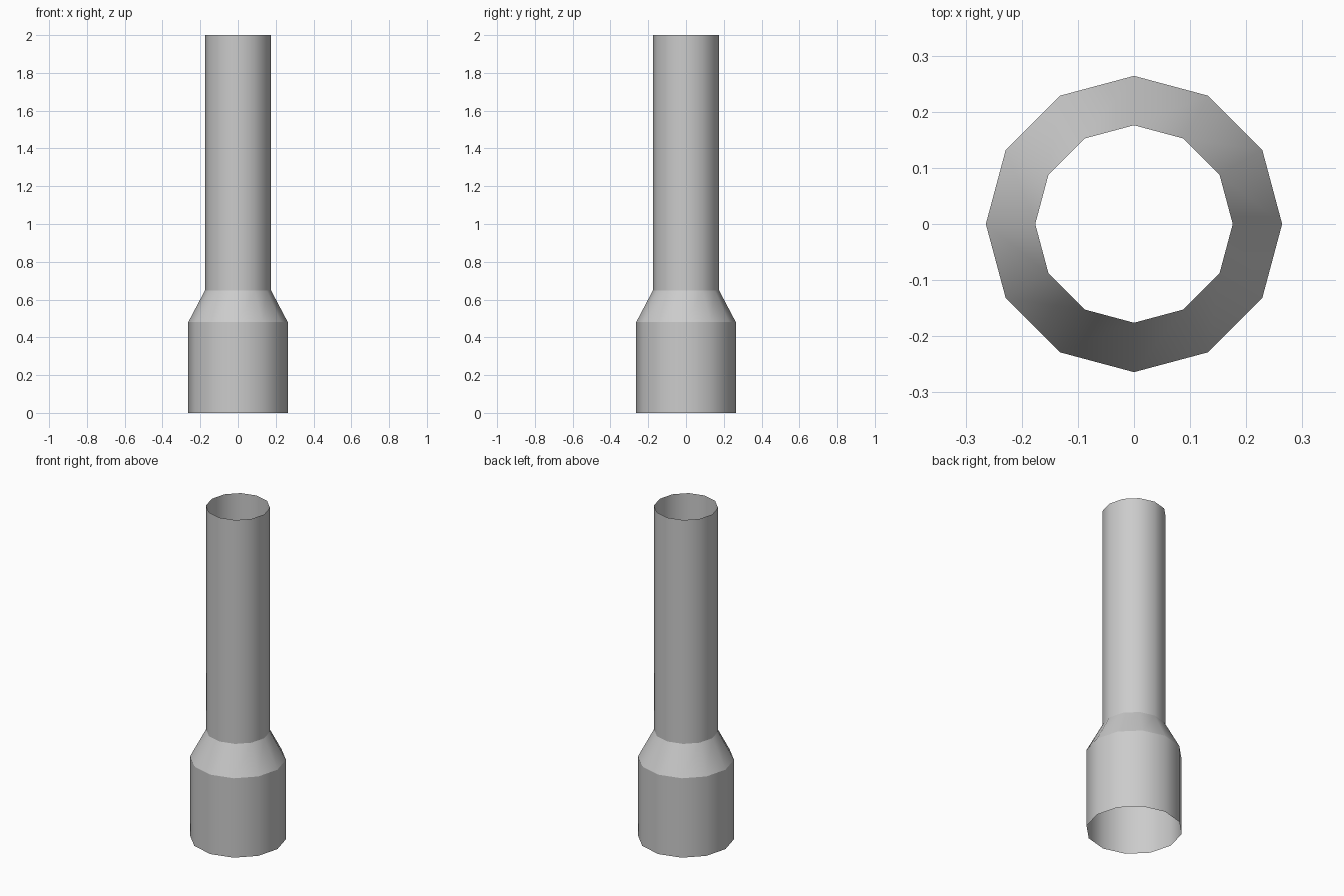
import bpy, bmesh
from math import cos, sin, tau

if "Cube" in bpy.data.objects:
    bpy.data.objects.remove(bpy.data.objects["Cube"])

SIDES = 12
# Profile (radius, height): wide sleeve, sloped shoulder, narrow tube; open at both ends
PROFILE = [(0.264, 0.0), (0.264, 0.48), (0.176, 0.647), (0.176, 2.0)]

bm = bmesh.new()
rings = [[bm.verts.new((r * cos(tau * i / SIDES), r * sin(tau * i / SIDES), z))
          for i in range(SIDES)] for r, z in PROFILE]

# Walls between neighbouring rings, smooth around the tube
for low, high in zip(rings, rings[1:]):
    for i in range(SIDES):
        j = (i + 1) % SIDES
        bm.faces.new((low[i], low[j], high[j], high[i])).smooth = True

# Crisp edges at each change of slope
for ring in rings:
    for i in range(SIDES):
        bm.edges.get((ring[i], ring[(i + 1) % SIDES])).smooth = False

mesh = bpy.data.meshes.new("stepped_pipe")
bm.to_mesh(mesh)
bm.free()
bpy.context.collection.objects.link(bpy.data.objects.new("stepped_pipe", mesh))
